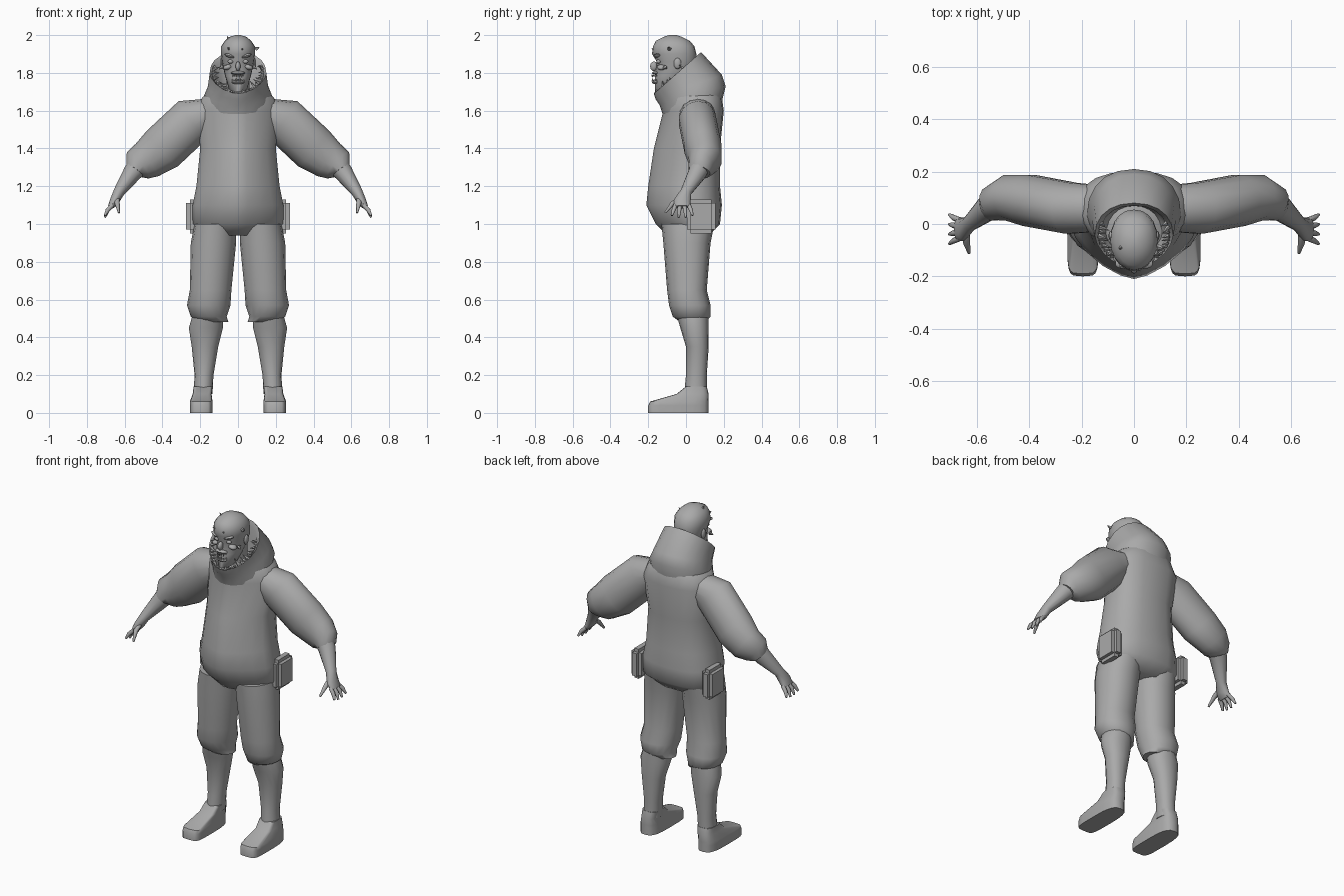
import bpy, bmesh, math, random
from mathutils import Vector, Matrix

random.seed(4)
if "Cube" in bpy.data.objects:
    bpy.data.objects.remove(bpy.data.objects["Cube"])

grey = bpy.data.materials.new("plain grey")
grey.use_nodes = True
colour = (.4, .4, .4, 1)
grey.diffuse_color = colour
grey.node_tree.nodes["Principled BSDF"].inputs["Base Color"].default_value = colour


def finish(name, bm, mirror=False, angle=55):
    bmesh.ops.recalc_face_normals(bm, faces=bm.faces)
    mesh = bpy.data.meshes.new(name)
    bm.to_mesh(mesh)
    bm.free()
    part = bpy.data.objects.new(name, mesh)
    bpy.context.collection.objects.link(part)
    mesh.materials.append(grey)
    if mirror:
        modifier = part.modifiers.new("both sides", 'MIRROR')
        modifier.use_mirror_merge = False
    bpy.ops.object.select_all(action='DESELECT')
    part.select_set(True)
    bpy.context.view_layer.objects.active = part
    bpy.ops.object.shade_smooth_by_angle(angle=math.radians(angle))


def skin(bm, rings):
    rows = [[bm.verts.new(point) for point in ring] for ring in rings]
    for lower, upper in zip(rows, rows[1:]):
        for i in range(len(lower)):
            bm.faces.new((lower[i - 1], lower[i], upper[i], upper[i - 1]))
    bm.faces.new(rows[0][::-1])
    bm.faces.new(rows[-1])


def circle(sides):
    angles = (math.tau * i / sides for i in range(sides))
    return [(math.cos(angle), math.sin(angle)) for angle in angles]


def power(value, exponent):
    return math.copysign(abs(value) ** (2 / exponent), value)


def oval(across, along, keel, square):
    """Round off a unit circle; a low keel value makes the front pointed."""
    exponent = keel if along < 0 else square
    return power(across, exponent), power(along, exponent) / 2 + .5


def ring(width, front, back, z, x=0, rise=0):
    """A level cross-section, or one that climbs by rise towards the back."""
    return width, front, back, z, x, rise


def stack(name, rows, keel=2, square=2.2, sides=20, mirror=False, angle=55):
    rings = []
    for width, front, back, z, x, rise in rows:
        shape = [oval(across, along, keel, square) for across, along in circle(sides)]
        rings.append([(x + width * u, front + (back - front) * v, z + rise * v) for u, v in shape])
    bm = bmesh.new()
    skin(bm, rings)
    finish(name, bm, mirror, angle)


def joint(x, y, z, thick, deep):
    return Vector((x, y, z)), thick, deep


def limb(bm, joints, sides=12):
    """Skin rings that stand square to the path through the joints."""
    rings = []
    last = len(joints) - 1
    for k, (centre, thick, deep) in enumerate(joints):
        path = joints[min(k + 1, last)][0] - joints[max(k - 1, 0)][0]
        u = Vector((0, 1, 0)).cross(path).normalized() * thick
        v = path.cross(u).normalized() * deep
        rings.append([centre + u * c + v * s for c, s in circle(sides)])
    skin(bm, rings)


def spike(bm, base, direction, length, radius):
    aim = Vector(direction).normalized()
    turn = aim.to_track_quat('Z', 'Y').to_matrix().to_4x4()
    bmesh.ops.create_cone(bm, cap_ends=True, segments=5, radius1=radius, radius2=.001, depth=length,
                          matrix=Matrix.Translation(Vector(base) + aim * length / 2) @ turn)


def blob(bm, x, y, z, size, spin=0):
    place = Matrix.Translation((x, y, z)) @ Matrix.Rotation(spin, 4, 'Y')
    bmesh.ops.create_uvsphere(bm, u_segments=10, v_segments=6, radius=1,
                              matrix=place @ Matrix.Diagonal((*size, 1)))


# Jacket with a keeled front and overhanging hem
stack("jacket", [
    ring(width=.17, front=-.1, back=.12, z=.94),
    ring(width=.24, front=-.16, back=.18, z=1),
    ring(width=.24, front=-.21, back=.19, z=1.1),
    ring(width=.22, front=-.2, back=.18, z=1.2),
    ring(width=.2, front=-.17, back=.18, z=1.4),
    ring(width=.22, front=-.12, back=.2, z=1.6),
    ring(width=.19, front=-.13, back=.19, z=1.67),
    ring(width=.13, front=-.13, back=.16, z=1.69, rise=.04),
], keel=1.5, square=2.6)

# Open hood folded back behind the head
stack("hood", [
    ring(width=.17, front=-.12, back=.18, z=1.57, rise=.04),
    ring(width=.18, front=-.14, back=.21, z=1.63, rise=.1),
    ring(width=.16, front=-.16, back=.19, z=1.66, rise=.13),
    ring(width=.15, front=-.17, back=.08, z=1.69, rise=.22),
    ring(width=.13, front=-.15, back=.07, z=1.68, rise=.2),
    ring(width=.11, front=-.13, back=.08, z=1.66, rise=.1),
    ring(width=.07, front=-.09, back=.05, z=1.64),
], keel=1.7)

# Ragged tufts lining the hood rim
bm = bmesh.new()
for across, along in circle(48):
    if along < .4:
        u, v = oval(across, along, keel=1.7, square=2.2)
        base = Vector((.135 * u, -.16 + .23 * v, 1.69 + .2 * v))
        aim = (random.uniform(-.6, .6) - across, -.4 - along / 2, random.uniform(-.4, .7))
        spike(bm, base, aim, length=random.uniform(.02, .045), radius=.01)
finish("hood_tufts", bm, angle=20)

# Trousers, gathered at the knee
stack("trouser_leg", [
    ring(x=.13, width=.08, front=-.03, back=.1, z=.48),
    ring(x=.155, width=.095, front=-.07, back=.13, z=.51),
    ring(x=.155, width=.115, front=-.09, back=.13, z=.57),
    ring(x=.145, width=.11, front=-.1, back=.11, z=.65),
    ring(x=.13, width=.12, front=-.12, back=.13, z=.9),
    ring(x=.12, width=.11, front=-.13, back=.15, z=1),
], sides=16, mirror=True)

# Lower legs running into flat, square-toed shoes
stack("lower_leg", [
    ring(x=.16, width=.08, front=-.05, back=.12, z=.52),
    ring(x=.17, width=.09, front=-.03, back=.12, z=.45),
    ring(x=.175, width=.07, front=0, back=.12, z=.35),
    ring(x=.18, width=.05, front=0, back=.11, z=.2),
    ring(x=.185, width=.05, front=-.01, back=.11, z=.1),
], sides=16, mirror=True)
stack("shoe", [
    ring(x=.185, width=.05, front=0, back=.11, z=.14),
    ring(x=.19, width=.05, front=-.05, back=.12, z=.1),
    ring(x=.195, width=.06, front=-.19, back=.12, z=.06),
    ring(x=.195, width=.06, front=-.2, back=.12, z=.04),
    ring(x=.195, width=.06, front=-.2, back=.12, z=0),
], keel=5, square=3, mirror=True, angle=40)

# Baggy sleeves narrowing to the forearms
bm = bmesh.new()
limb(bm, [
    joint(x=.13, y=.06, z=1.6, thick=.07, deep=.09),
    joint(x=.24, y=.06, z=1.55, thick=.125, deep=.1),
    joint(x=.4, y=.09, z=1.4, thick=.125, deep=.1),
    joint(x=.48, y=.1, z=1.34, thick=.105, deep=.09),
    joint(x=.53, y=.08, z=1.31, thick=.09, deep=.07),
    joint(x=.55, y=.07, z=1.28, thick=.05, deep=.06),
], sides=14)
finish("sleeve", bm, mirror=True)
bm = bmesh.new()
limb(bm, [
    joint(x=.51, y=.08, z=1.33, thick=.06, deep=.06),
    joint(x=.56, y=.06, z=1.27, thick=.05, deep=.05),
    joint(x=.63, y=0, z=1.17, thick=.03, deep=.03),
    joint(x=.655, y=-.02, z=1.12, thick=.025, deep=.045),
    joint(x=.675, y=-.02, z=1.09, thick=.015, deep=.045),
])
finish("forearm", bm, mirror=True)

# Fingers fan out front to back, with the thumb leading
bm = bmesh.new()
for step in (-1.5, -.5, .5, 1.5):
    root, tip, lift = -.02 + step * .023, -.02 + step * .037, abs(step) * .01
    limb(bm, [
        joint(x=.665, y=root, z=1.1, thick=.012, deep=.012),
        joint(x=.69, y=(root + tip) / 2, z=1.075, thick=.012, deep=.011),
        joint(x=.705, y=tip, z=1.03 + lift, thick=.006, deep=.006),
    ], sides=7)
limb(bm, [
    joint(x=.64, y=-.02, z=1.14, thick=.014, deep=.014),
    joint(x=.64, y=-.07, z=1.11, thick=.014, deep=.013),
    joint(x=.63, y=-.11, z=1.06, thick=.006, deep=.006),
], sides=7)
finish("fingers", bm, mirror=True)

# Rounded hip pouches
bm = bmesh.new()
place = Matrix.Translation((.24, .08, 1.04)) @ Matrix.Diagonal((.07, .15, .18, 1))
bmesh.ops.create_cube(bm, size=1, matrix=place)
bmesh.ops.bevel(bm, geom=bm.edges[:], offset=.02, segments=2, affect='EDGES')
finish("hip_pouch", bm, mirror=True)

# Bald head, narrow at the jaw
stack("neck", [ring(width=.06, front=-.09, back=.05, z=z) for z in (1.6, 1.8)], sides=12)
stack("head", [
    ring(width=.025, front=-.15, back=-.08, z=1.69, rise=.02),
    ring(width=.05, front=-.165, back=-.02, z=1.7, rise=.04),
    ring(width=.07, front=-.165, back=.03, z=1.78, rise=.02),
    ring(width=.085, front=-.155, back=.055, z=1.86),
    ring(width=.09, front=-.18, back=.055, z=1.9),
    ring(width=.09, front=-.175, back=.045, z=1.94),
    ring(width=.07, front=-.16, back=.02, z=1.97),
    ring(width=.045, front=-.12, back=-.02, z=1.99),
    ring(width=.015, front=-.09, back=-.05, z=2),
])

# Heavy brows, eyes, cheekbones and ears
bm = bmesh.new()
blob(bm, x=.04, y=-.15, z=1.89, size=(.034, .022, .011), spin=-.25)
blob(bm, x=.04, y=-.145, z=1.86, size=(.016, .012, .011))
blob(bm, x=.055, y=-.13, z=1.83, size=(.026, .024, .014), spin=.3)
blob(bm, x=.087, y=-.045, z=1.85, size=(.01, .02, .03))
finish("brow_eye_cheek", bm, mirror=True)

# Snub nose and parted lips
bm = bmesh.new()
blob(bm, x=0, y=-.17, z=1.835, size=(.014, .02, .026))
blob(bm, x=0, y=-.16, z=1.8, size=(.04, .02, .01))
blob(bm, x=0, y=-.16, z=1.75, size=(.036, .02, .01))
finish("nose_and_lips", bm)

# Uneven teeth in both jaws
bm = bmesh.new()
for i in range(-3, 4):
    depth = -.178 + .0025 * i * i
    for height, aim in ((1.79, -1), (1.755, 1)):
        spike(bm, (i * .01, depth, height), (0, -.1, aim), length=random.uniform(.01, .02), radius=.005)
finish("teeth", bm, angle=20)

# Studs and small horns scattered over the skull
bm = bmesh.new()
for aim in ((-.5, -.3, 1), (1, -.3, .5), (.2, -1, .4), (-.5, -1, .5), (1, -.6, -.6), (-1, -.6, -.6)):
    base = Vector((0, -.06, 1.88)) + Vector(aim).normalized() * Vector((.09, .11, .11)).length * .6
    spike(bm, base, aim, length=.025, radius=.012)
finish("skull_studs", bm, angle=20)
